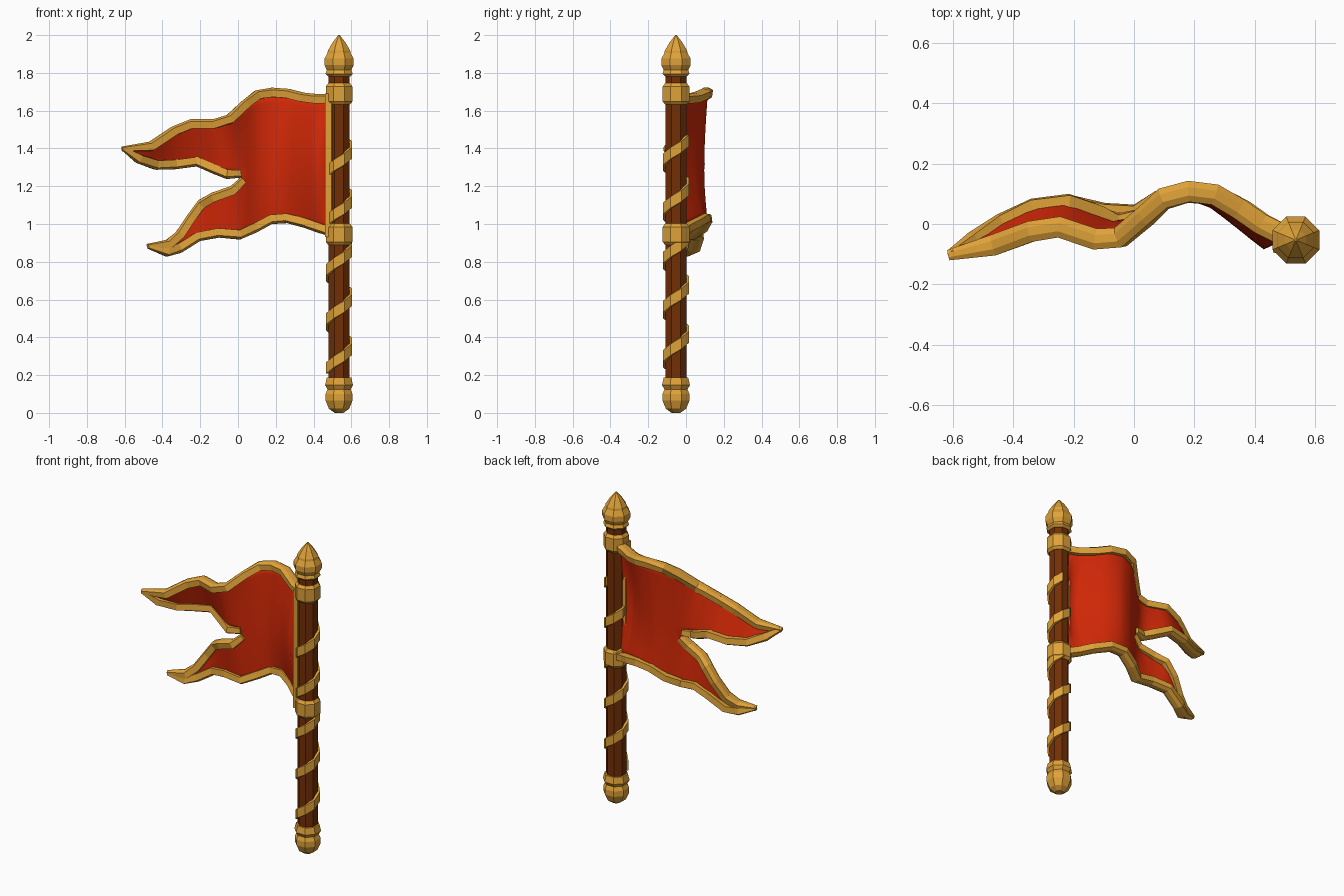
import bpy, bmesh, math
from mathutils import Vector

if "Cube" in bpy.data.objects:
    bpy.data.objects.remove(bpy.data.objects["Cube"])

PX, PY = 0.535, -0.053      # pole axis
SIDES = 8


def mat(name, rgb):
    m = bpy.data.materials.new(name)
    m.diffuse_color = (*rgb, 1)
    m.use_nodes = True
    m.node_tree.nodes["Principled BSDF"].inputs["Base Color"].default_value = m.diffuse_color
    return m


gold = mat("gold", (0.74, 0.36, 0.04))
red = mat("red cloth", (0.64, 0.021, 0.002))
wood = mat("brown wood", (0.17, 0.029, 0.002))


def make(name, verts, faces, material):
    me = bpy.data.meshes.new(name)
    me.from_pydata([tuple(v) for v in verts], [], faces)
    bm = bmesh.new()
    bm.from_mesh(me)
    bmesh.ops.remove_doubles(bm, verts=bm.verts, dist=1e-5)
    bmesh.ops.recalc_face_normals(bm, faces=bm.faces)
    bm.to_mesh(me)
    bm.free()
    me.materials.append(material)
    ob = bpy.data.objects.new(name, me)
    bpy.context.collection.objects.link(ob)
    return ob


def loft(name, rings, material):
    """Skin closed rings of points and cap both ends."""
    n = len(rings[0])
    faces = [(i * n + j, i * n + (j + 1) % n, (i + 1) * n + (j + 1) % n, (i + 1) * n + j)
             for i in range(len(rings) - 1) for j in range(n)]
    faces += [tuple(range(n)), tuple(range((len(rings) - 1) * n, len(rings) * n))]
    return make(name, [p for r in rings for p in r], faces, material)


def around(r, z, a):
    return Vector((PX + r * math.cos(a), PY + r * math.sin(a), z))


def lathe(name, profile, material):
    rings = [[around(r, z, (k + 0.5) * math.tau / SIDES) for k in range(SIDES)] for r, z in profile]
    return loft(name, rings, material)


# Pole, finial, foot knob and collars
lathe("pole", [(0.06, 0.12), (0.06, 1.82)], wood)
lathe("finial", [(0.064, 1.782), (0.078, 1.795), (0.07, 1.815), (0.084, 1.842), (0.084, 1.875),
                 (0.066, 1.905), (0.064, 1.918), (0.036, 1.962), (0.004, 2.0)], gold)
lathe("foot_knob", [(0.025, 0.0), (0.058, 0.022), (0.077, 0.065), (0.077, 0.10), (0.066, 0.125),
                    (0.08, 0.147), (0.07, 0.187), (0.055, 0.188)], gold)
for name, z in (("lower_collar", 0.947), ("upper_collar", 1.69)):
    lathe(name, [(0.062, z - 0.058), (0.076, z - 0.042), (0.076, z + 0.038), (0.062, z + 0.056)], gold)

# Spiral band wound around the pole
rings = []
for k in range(-1, 37):
    a = -math.pi / 2 + (k - 0.5) * math.tau / SIDES
    z = 0.287 + 0.26 * (k - 0.5) / SIDES
    rings.append([around(r, z + dz, a) for r, dz in
                  ((0.05, -0.032), (0.074, -0.03), (0.074, 0.03), (0.05, 0.032))])
loft("spiral_band", rings, gold)

# Flag outline, in order around the cloth
TOP = [(0.50, -0.04, 1.69), (0.42, 0.0, 1.688), (0.35, 0.05, 1.695), (0.27, 0.097, 1.715), (0.18, 0.108, 1.722),
       (0.09, 0.085, 1.705), (0.02, 0.025, 1.65), (-0.06, -0.045, 1.575), (-0.13, -0.05, 1.555),
       (-0.25, -0.01, 1.555), (-0.35, -0.025, 1.515), (-0.47, -0.07, 1.435), (-0.615, -0.103, 1.41)]
UPPER_TAIL = [(-0.615, -0.103, 1.39), (-0.54, -0.06, 1.325), (-0.44, 0.0, 1.288), (-0.33, 0.05, 1.29),
              (-0.22, 0.065, 1.305), (-0.13, 0.03, 1.265), (-0.06, 0.0, 1.238), (0.012, 0.02, 1.245)]
LOWER_TAIL = [(0.012, 0.02, 1.245), (-0.04, 0.0, 1.2), (-0.14, 0.02, 1.165), (-0.21, 0.055, 1.125),
              (-0.27, 0.055, 1.045), (-0.33, 0.03, 0.955), (-0.38, 0.0, 0.915), (-0.48, -0.035, 0.895)]
BOTTOM = [(-0.48, -0.035, 0.87), (-0.38, 0.0, 0.828), (-0.30, 0.04, 0.848), (-0.20, 0.06, 0.91),
          (-0.10, 0.035, 0.928), (0.01, 0.03, 0.918), (0.10, 0.08, 0.956), (0.18, 0.105, 1.0),
          (0.26, 0.097, 1.005), (0.35, 0.05, 0.98), (0.42, 0.0, 0.955), (0.50, -0.04, 0.93)]
# Line along the middle of the cloth, from the notch to the pole
MIDDLE = [(0.012, 0.02, 1.245), (0.1, 0.075, 1.26), (0.18, 0.09, 1.28), (0.26, 0.06, 1.3),
          (0.35, -0.01, 1.32), (0.43, -0.075, 1.32), (0.5, -0.04, 1.32)]
SECTION = [(0.0, 0.014), (-0.012, 0.035), (-0.05, 0.03), (-0.05, -0.03), (-0.012, -0.035), (0.0, -0.014)]


def trim(name, path, s0=1.0, s1=1.0):
    """Sweep the border section along a path, hanging inwards from the outline."""
    pts = [Vector(p) for p in path]
    rings = []
    for i, p in enumerate(pts):
        t = (pts[min(i + 1, len(pts) - 1)] - pts[max(i - 1, 0)]).normalized()
        n = (Vector((0, 1, 0)) - t * t.y).normalized()
        out = -t.cross(n)
        s = s0 if i == 0 else s1 if i == len(pts) - 1 else 1.0
        rings.append([p + out * (a * s) + n * (b * s) for a, b in SECTION])
    loft(name, rings, gold)


trim("top_trim", TOP, 1, 0.5)
trim("upper_tail_trim", UPPER_TAIL, 0.5, 0.8)
trim("lower_tail_trim", LOWER_TAIL, 0.8, 0.5)
trim("bottom_trim", BOTTOM, 0.5, 1)
trim("pole_trim", [(0.505, -0.068, 0.93), (0.505, -0.068, 1.69)], 0.9, 0.9)


def sample(path, x):
    """Point on a path at a given x."""
    p = sorted(path)
    x = min(max(x, p[0][0]), p[-1][0])
    for a, b in zip(p, p[1:]):
        if x <= b[0]:
            return Vector(a).lerp(Vector(b), (x - a[0]) / (b[0] - a[0]))


# Cloth: an upper and a lower panel welded along the middle line, split at the notch
verts, faces = [], []
ROWS = 7
for upper, lower, tip in ((TOP, UPPER_TAIL[:-1] + MIDDLE, -0.6), (LOWER_TAIL[:-1] + MIDDLE, BOTTOM, -0.465)):
    xs = [0.5 - 0.488 * i / 14 for i in range(15)]
    xs += [0.012 + (tip - 0.012) * i / 15 for i in range(1, 16)]
    start = len(verts)
    for x in xs:
        hi, lo = sample(upper, x), sample(lower, x)
        gap = min(0.02, (hi.z - lo.z) / 3)
        if upper is TOP or x < 0:
            hi.z -= gap
        if lower is BOTTOM or x < 0:
            lo.z += gap
        for j in range(ROWS + 1):
            v = j / ROWS
            # the cloth keeps most of its depth from the middle line beside the pole
            p = hi.lerp(lo, v)
            if x > 0.012:
                w = math.sin(v * math.pi / 2) if upper is TOP else 1 - math.cos(v * math.pi / 2)
                p.y = hi.y + (lo.y - hi.y) * w
            verts.append(p)
    r = ROWS + 1
    faces += [(start + i * r + j, start + i * r + j + 1, start + (i + 1) * r + j + 1, start + (i + 1) * r + j)
              for i in range(len(xs) - 1) for j in range(ROWS)]
flag = make("flag_cloth", verts, faces, red)
for f in flag.data.polygons:
    f.use_smooth = True
mod = flag.modifiers.new("thickness", "SOLIDIFY")
mod.thickness = 0.018
mod.offset = 0
